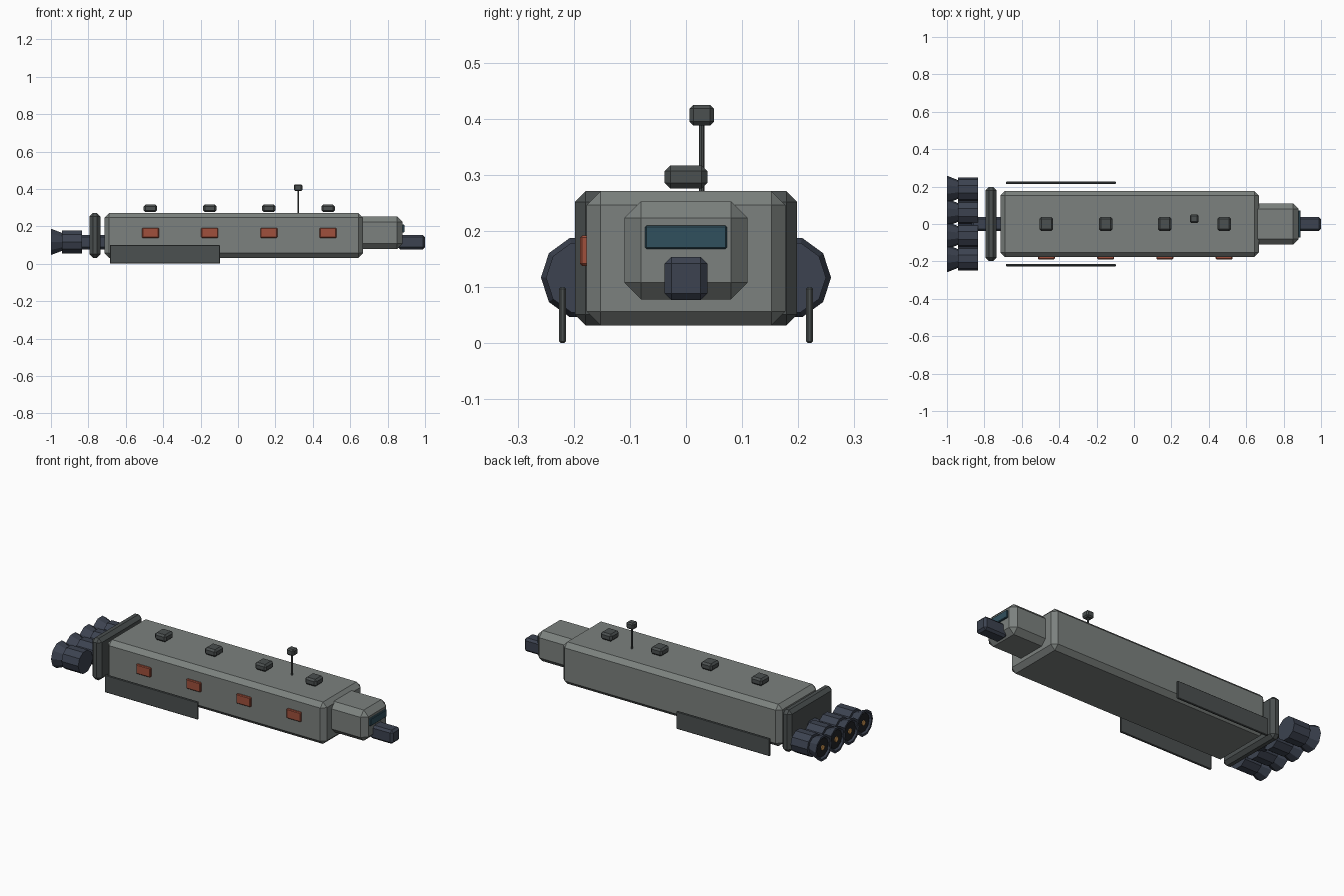
import bpy
import bmesh
from math import cos, sin, tau

if "Cube" in bpy.data.objects:
    bpy.data.objects.remove(bpy.data.objects["Cube"])


def material(name, rgb):
    m = bpy.data.materials.new(name)
    m.diffuse_color = (*rgb, 1)
    m.use_nodes = True
    m.node_tree.nodes["Principled BSDF"].inputs["Base Color"].default_value = m.diffuse_color
    return m


HULL = material("hull_grey", (0.20, 0.22, 0.21))
DARK = material("dark_metal", (0.07, 0.08, 0.08))
BLUE = material("engine_blue", (0.045, 0.055, 0.08))
BLACK = material("nozzle_black", (0.015, 0.016, 0.02))
RED = material("hatch_red", (0.35, 0.08, 0.045))
GLASS = material("window_glass", (0.03, 0.08, 0.11))
GLOW = material("burner_gold", (0.7, 0.35, 0.1))


def finish(name, bm, mat):
    bmesh.ops.recalc_face_normals(bm, faces=bm.faces)
    me = bpy.data.meshes.new(name)
    bm.to_mesh(me)
    bm.free()
    me.materials.append(mat)
    ob = bpy.data.objects.new(name, me)
    bpy.context.collection.objects.link(ob)
    return ob


def box(name, xs, ys, zs, mat, bevel=0.0):
    """Chamfered box given by its (min, max) on each axis."""
    bm = bmesh.new()
    bmesh.ops.create_cube(bm, size=1)
    for v in bm.verts:
        v.co = [(a + b) / 2 + c * (b - a) for c, (a, b) in zip(v.co, (xs, ys, zs))]
    if bevel:
        bmesh.ops.bevel(bm, geom=bm.edges[:], offset=bevel, segments=1,
                        profile=0.5, affect='EDGES')
    return finish(name, bm, mat)


def lathe_x(name, profile, y, z, mat, sides=10):
    """Capped faceted solid along x from (x, radius) pairs."""
    bm = bmesh.new()
    rings = [[bm.verts.new((x, y + r * cos(tau * i / sides), z + r * sin(tau * i / sides)))
              for i in range(sides)] for x, r in profile]
    for a, b in zip(rings, rings[1:]):
        for i in range(sides):
            j = (i + 1) % sides
            bm.faces.new((a[i], a[j], b[j], b[i]))
    bm.faces.new(rings[0])
    bm.faces.new(rings[-1])
    return finish(name, bm, mat)


# Hull, cockpit and rear collar
box("hull", (-0.715, 0.668), (-0.177, 0.177), (0.032, 0.271), HULL, 0.025)
box("cockpit", (0.60, 0.88), (-0.11, 0.11), (0.078, 0.253), HULL, 0.03)
box("rear_collar", (-0.795, -0.735), (-0.198, 0.198), (0.032, 0.271), DARK, 0.019)
box("cockpit_window", (0.872, 0.89), (-0.073, 0.073), (0.168, 0.21), GLASS, 0.003)

# Docking nose and rear spine
box("docking_nose", (0.855, 1.0), (-0.038, 0.038), (0.077, 0.154), BLUE, 0.012)
box("rear_spine", (-0.87, -0.69), (-0.038, 0.038), (0.077, 0.154), BLUE, 0.012)

# Roof boxes and side hatches along the hull
for i in range(4):
    x = -0.468 + 0.3165 * i
    box(f"roof_box_{i + 1}", (x - 0.036, x + 0.036), (-0.038, 0.038), (0.276, 0.317), DARK, 0.01)
    box(f"side_hatch_{i + 1}", (x - 0.045, x + 0.045), (-0.189, -0.170), (0.138, 0.192), RED, 0.004)

# Antenna mast with sensor head
bm = bmesh.new()
bmesh.ops.create_cone(bm, cap_ends=True, segments=8, radius1=0.005, radius2=0.005, depth=0.14)
bmesh.ops.translate(bm, vec=(0.322, 0.028, 0.33), verts=bm.verts)
finish("antenna_mast", bm, DARK)
box("antenna_head", (0.299, 0.345), (0.006, 0.05), (0.388, 0.425), DARK, 0.007)

# Landing skids, one on each side
for side, s in (("left", -1), ("right", 1)):
    box(f"{side}_skid", (-0.685, -0.096), (s * 0.22 - 0.006, s * 0.22 + 0.006),
        (0.0, 0.1), DARK, 0.003)

# Row of four engines: body, flared bell, dark throat, burner
for i in range(4):
    y, z = -0.1845 + 0.123 * i, 0.117
    lathe_x(f"engine_body_{i + 1}", [(-0.94, 0.065), (-0.835, 0.065)], y, z, BLUE)
    lathe_x(f"engine_bell_{i + 1}",
            [(-0.988, 0.052), (-1.0, 0.062), (-1.0, 0.074), (-0.935, 0.048)], y, z, BLUE)
    lathe_x(f"engine_throat_{i + 1}", [(-0.991, 0.053), (-0.985, 0.05)], y, z, BLACK)
    lathe_x(f"engine_burner_{i + 1}", [(-0.996, 0.015), (-0.988, 0.015)], y, z, GLOW)
